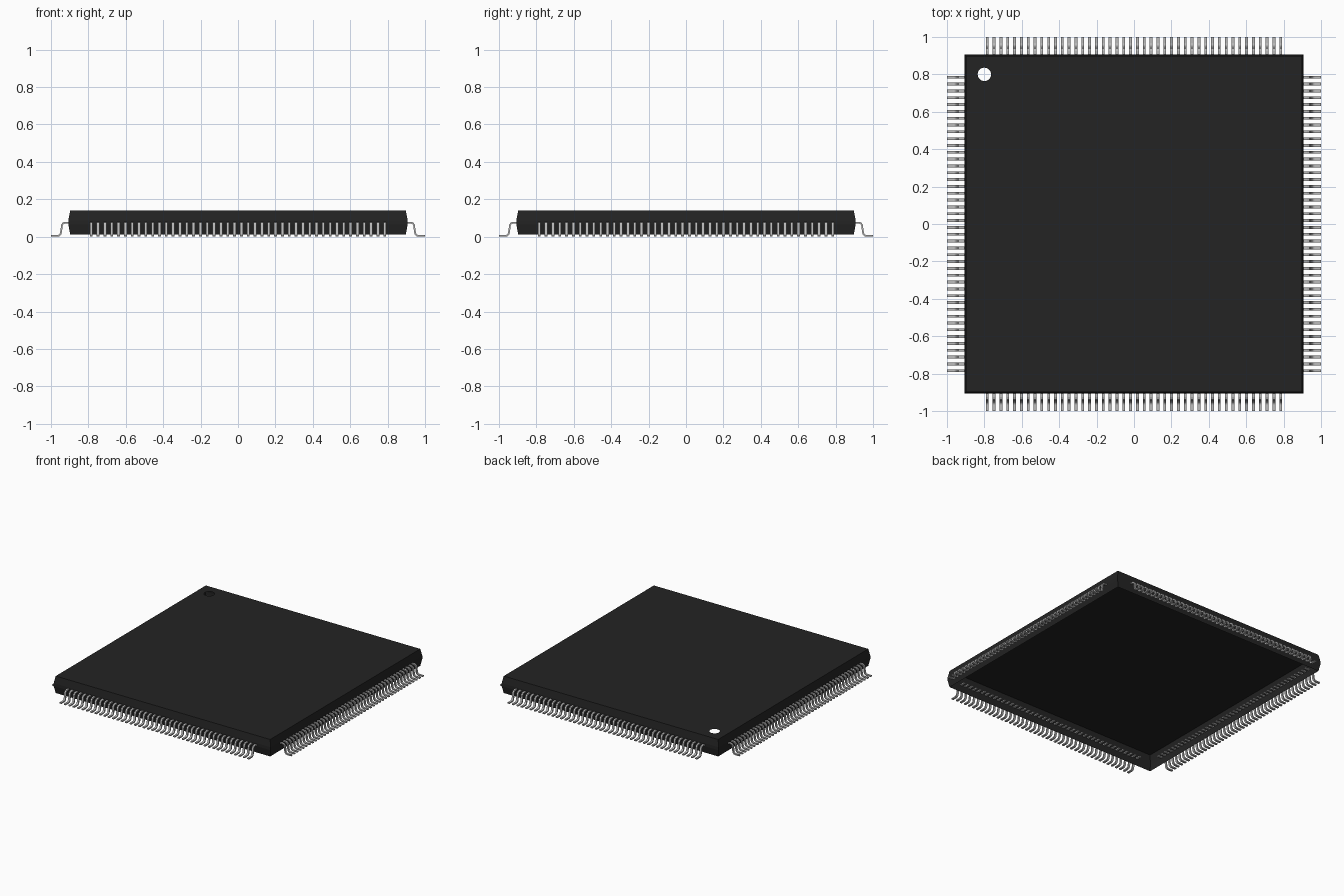
import bpy, bmesh, math
from mathutils import Vector

cube = bpy.data.objects.get("Cube")
if cube:
    bpy.data.objects.remove(cube, do_unlink=True)


def material(name, value, rough):
    m = bpy.data.materials.new(name)
    m.use_nodes = True
    col = (value, value, value, 1)
    m.diffuse_color = col
    bsdf = m.node_tree.nodes["Principled BSDF"]
    bsdf.inputs["Base Color"].default_value = col
    bsdf.inputs["Roughness"].default_value = rough
    return m


def add_object(name, mesh):
    ob = bpy.data.objects.new(name, mesh)
    bpy.context.collection.objects.link(ob)
    return ob


def mesh_from(bm, name, mat):
    bmesh.ops.recalc_face_normals(bm, faces=bm.faces)
    me = bpy.data.meshes.new(name)
    bm.to_mesh(me)
    bm.free()
    me.materials.append(mat)
    return me


black = material("black resin", 0.017, 0.7)
metal = material("grey metal", 0.5, 0.5)

# Package body: thin shell, open below, widest at mid height
PROFILE = [(0.897, 0.012), (0.907, 0.065), (0.907, 0.088), (0.897, 0.14)]
bm = bmesh.new()
rings = []
for half, z in PROFILE:
    rings.append([bm.verts.new((sx * half, sy * half, z))
                  for sx, sy in ((-1, -1), (1, -1), (1, 1), (-1, 1))])
for low, high in zip(rings, rings[1:]):
    for i in range(4):
        j = (i + 1) % 4
        bm.faces.new((low[i], low[j], high[j], high[i]))

# Top face with the round index hole in the back corner
N = 24
hole = [bm.verts.new((-0.8 + 0.036 * math.cos(2 * math.pi * i / N),
                      0.8 + 0.036 * math.sin(2 * math.pi * i / N), 0.14))
        for i in range(N)]
edges = [bm.edges.new((hole[i], hole[(i + 1) % N])) for i in range(N)]
top = rings[-1]
edges += [bm.edges.get((top[i], top[(i + 1) % 4])) for i in range(4)]
bmesh.ops.triangle_fill(bm, edges=edges, use_beauty=True, normal=(0, 0, 1))
add_object("package_body", mesh_from(bm, "package_body", black))

# One gull-wing pin: a rounded centreline given a flat rectangular section
COUNT, PITCH, WIDTH, THICK = 44, 0.0365, 0.015, 0.009
PATH = [(0.872, 0.075), (0.925, 0.075), (0.935, 0.072), (0.941, 0.063),
        (0.946, 0.026), (0.949, 0.014), (0.957, 0.0065), (0.967, 0.0045),
        (1.0, 0.0045)]
pts = [Vector(p) for p in PATH]
start = -PITCH * (COUNT - 1) / 2
bm = bmesh.new()
sections = []
for i, p in enumerate(pts):
    before = (p - pts[i - 1]).normalized() if i > 0 else Vector((1, 0))
    after = (pts[i + 1] - p).normalized() if i < len(pts) - 1 else Vector((1, 0))
    t = (before + after).normalized()
    n = Vector((-t.y, t.x)) * (THICK / 2) / max(t.dot(before), 0.5)
    a, b = p + n, p - n
    y0, y1 = start - WIDTH / 2, start + WIDTH / 2
    sections.append([bm.verts.new(v) for v in
                     ((a.x, y0, a.y), (a.x, y1, a.y), (b.x, y1, b.y), (b.x, y0, b.y))])
for s, e in zip(sections, sections[1:]):
    for i in range(4):
        j = (i + 1) % 4
        bm.faces.new((s[i], s[j], e[j], e[i]))
bm.faces.new(sections[0])
bm.faces.new(sections[-1])
pin = mesh_from(bm, "pin", metal)

# A row of pins on each of the four sides
for k, side in enumerate(("left", "back", "right", "front")):
    row = add_object(side + "_pins", pin)
    row.rotation_euler.z = k * math.pi / 2
    arr = row.modifiers.new("pin_row", 'ARRAY')
    arr.count = COUNT
    arr.use_relative_offset = False
    arr.use_constant_offset = True
    arr.constant_offset_displace = (0, PITCH, 0)
